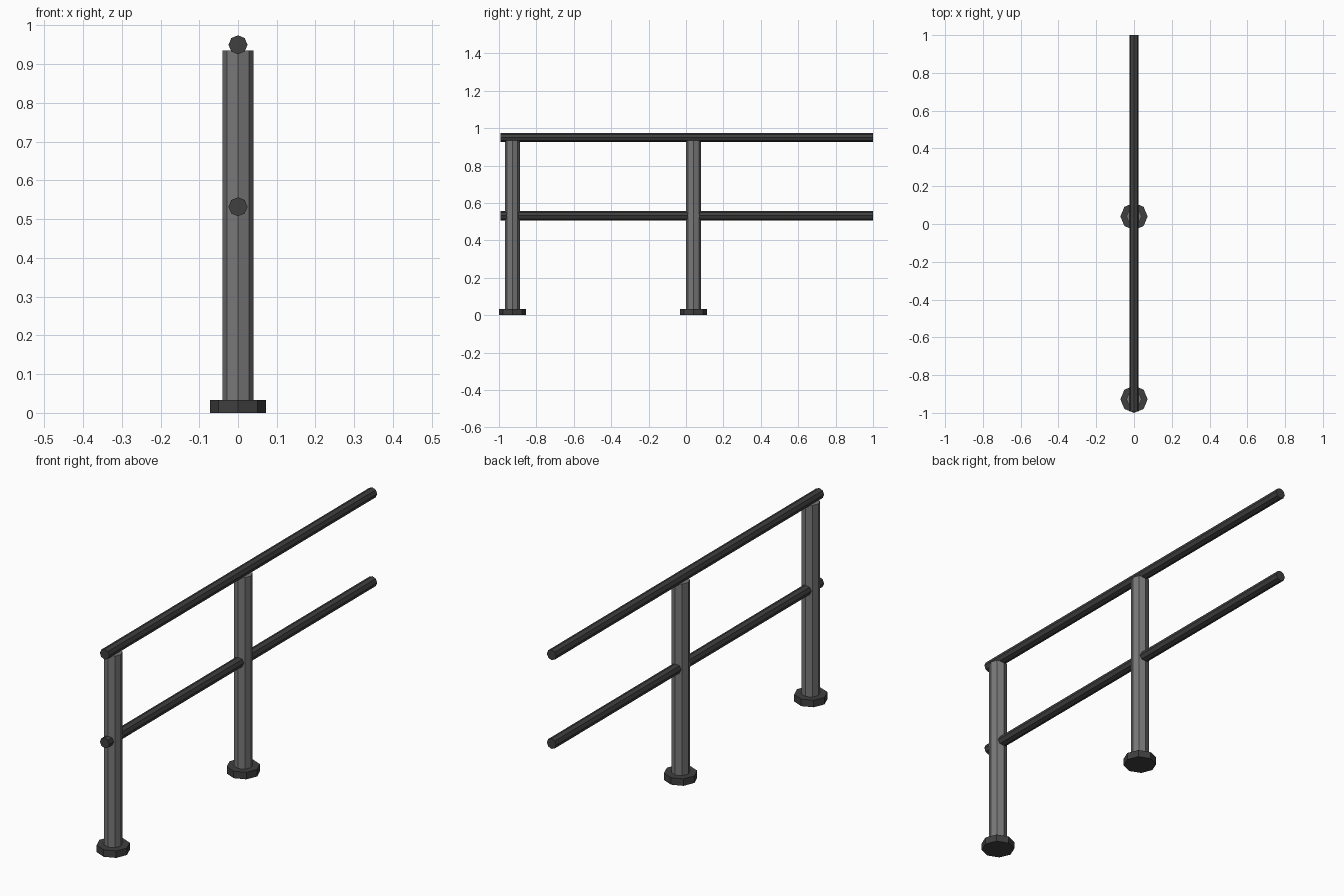
import bpy
import math

if "Cube" in bpy.data.objects:
    bpy.data.objects.remove(bpy.data.objects["Cube"])


def material(name, value):
    m = bpy.data.materials.new(name)
    m.diffuse_color = (value, value, value, 1.0)
    m.use_nodes = True
    m.node_tree.nodes["Principled BSDF"].inputs["Base Color"].default_value = m.diffuse_color
    return m


post_grey = material("post grey", 0.19)
dark_grey = material("dark grey", 0.05)


def octagon_bar(name, radius, length, centre, mat, along_y=False):
    """Eight-sided flat-shaded bar, corners on the axes."""
    rot = (math.pi / 2, 0, 0) if along_y else (0, 0, 0)
    bpy.ops.mesh.primitive_cylinder_add(vertices=8, radius=radius, depth=length,
                                        location=centre, rotation=rot)
    ob = bpy.context.object
    ob.name = name
    ob.data.materials.append(mat)
    return ob


# Posts with foot plates
BASE_H, POST_TOP = 0.033, 0.935
for label, y in (("front", -0.928), ("middle", 0.04)):
    octagon_bar(label + "_foot", 0.072, BASE_H, (0, y, BASE_H / 2), dark_grey)
    octagon_bar(label + "_post", 0.04, POST_TOP - BASE_H,
                (0, y, (POST_TOP + BASE_H) / 2), post_grey)

# Horizontal rails
Y0, Y1 = -0.992, 1.0
for label, z in (("top_rail", 0.95), ("middle_rail", 0.532)):
    octagon_bar(label, 0.0245, Y1 - Y0, (0, (Y0 + Y1) / 2, z), dark_grey, along_y=True)
